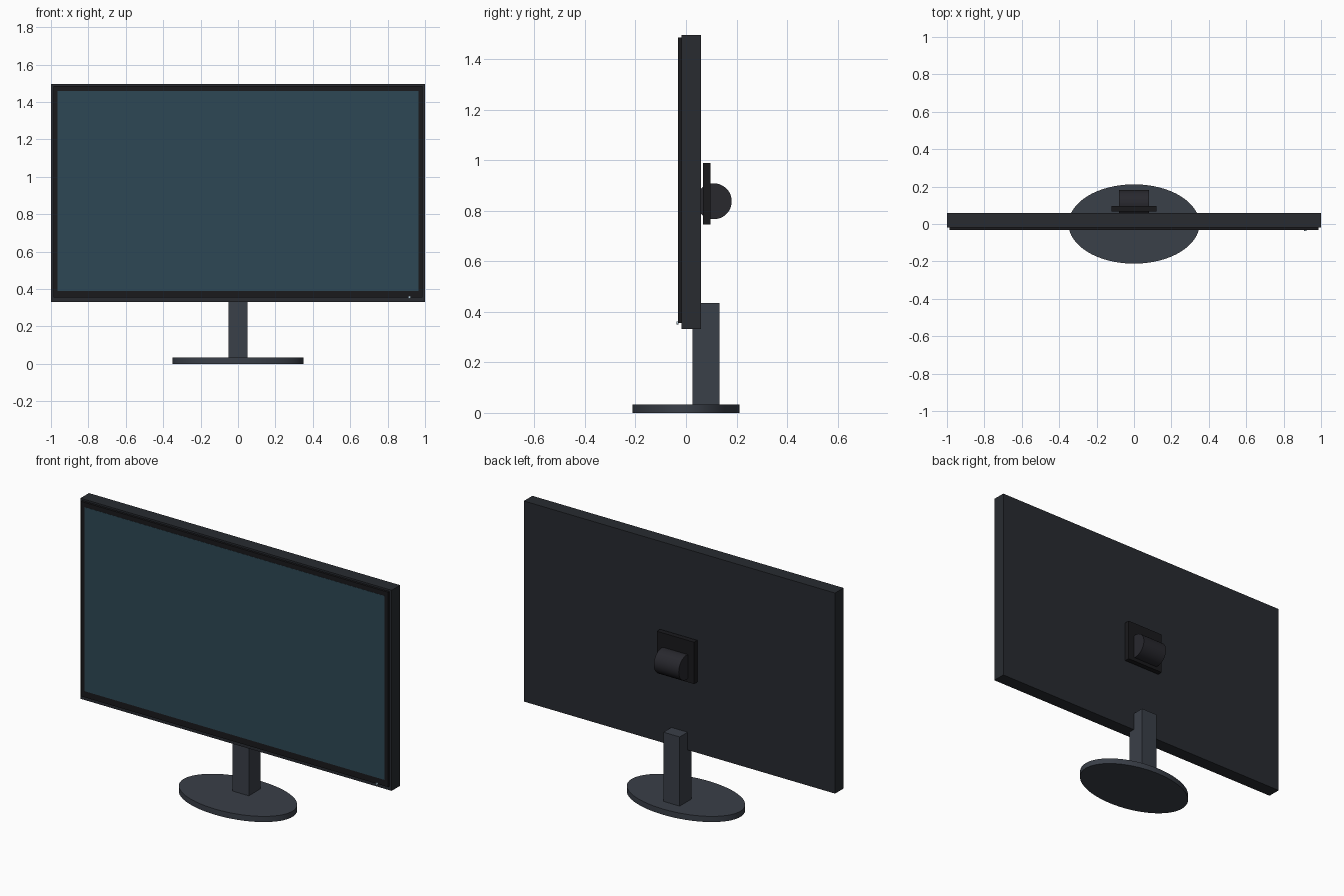
import bpy
import math

if "Cube" in bpy.data.objects:
    bpy.data.objects.remove(bpy.data.objects["Cube"])


def paint(obj, name, color):
    mat = bpy.data.materials.get(name) or bpy.data.materials.new(name)
    mat.diffuse_color = (*color, 1)
    mat.use_nodes = True
    mat.node_tree.nodes["Principled BSDF"].inputs["Base Color"].default_value = mat.diffuse_color
    obj.data.materials.append(mat)


def box(name, x, y, z, mat):
    """Box from (min, max) ranges on each axis."""
    bpy.ops.mesh.primitive_cube_add(
        size=1, location=[(a + b) / 2 for a, b in (x, y, z)])
    obj = bpy.context.object
    obj.name = name
    obj.scale = [b - a for a, b in (x, y, z)]
    bpy.ops.object.transform_apply(location=False, rotation=False, scale=True)
    paint(obj, *mat)
    return obj


def cylinder(name, radius, depth, loc, mat, rot=(0, 0, 0), scale=(1, 1, 1), sides=64):
    bpy.ops.mesh.primitive_cylinder_add(
        vertices=sides, radius=radius, depth=depth, location=loc, rotation=rot)
    obj = bpy.context.object
    obj.name = name
    obj.scale = scale
    bpy.ops.object.transform_apply(location=False, rotation=True, scale=True)
    bpy.ops.object.shade_smooth_by_angle(angle=math.radians(30))
    paint(obj, *mat)
    return obj


CASE = ("case_plastic", (0.021, 0.024, 0.030))
DARK = ("dark_plastic", (0.010, 0.010, 0.012))
HINGE = ("hinge_plastic", (0.021, 0.021, 0.027))
STAND = ("stand_metal", (0.042, 0.050, 0.065))
GLASS = ("screen_glass", (0.026, 0.064, 0.090))
LED = ("led_light", (0.45, 0.60, 0.70))

# Stand: oval foot and square neck
cylinder("base", 1, 0.033, (0, 0, 0.0165), STAND, scale=(0.35, 0.212, 1))
box("neck", (-0.052, 0.052), (0.025, 0.132), (0.03, 0.435), STAND)

# Display: case, front bezel, screen panel
box("case", (-1, 1), (-0.018, 0.06), (0.332, 1.497), CASE)
box("bezel", (-0.987, 0.987), (-0.031, -0.015), (0.355, 1.487), DARK)
box("screen", (-0.964, 0.964), (-0.032, -0.025), (0.391, 1.46), GLASS)

# Power light on the lower right bezel edge
cylinder("power_light", 0.006, 0.008, (0.916, -0.034, 0.356), LED,
         rot=(math.pi / 2, 0, 0), sides=16)

# Rear mount: plate and tilt barrel
box("mount_plate", (-0.12, 0.12), (0.067, 0.097), (0.747, 0.99), DARK)
cylinder("tilt_barrel", 0.071, 0.16, (0, 0.11, 0.838), HINGE,
         rot=(0, math.pi / 2, 0), sides=48)
